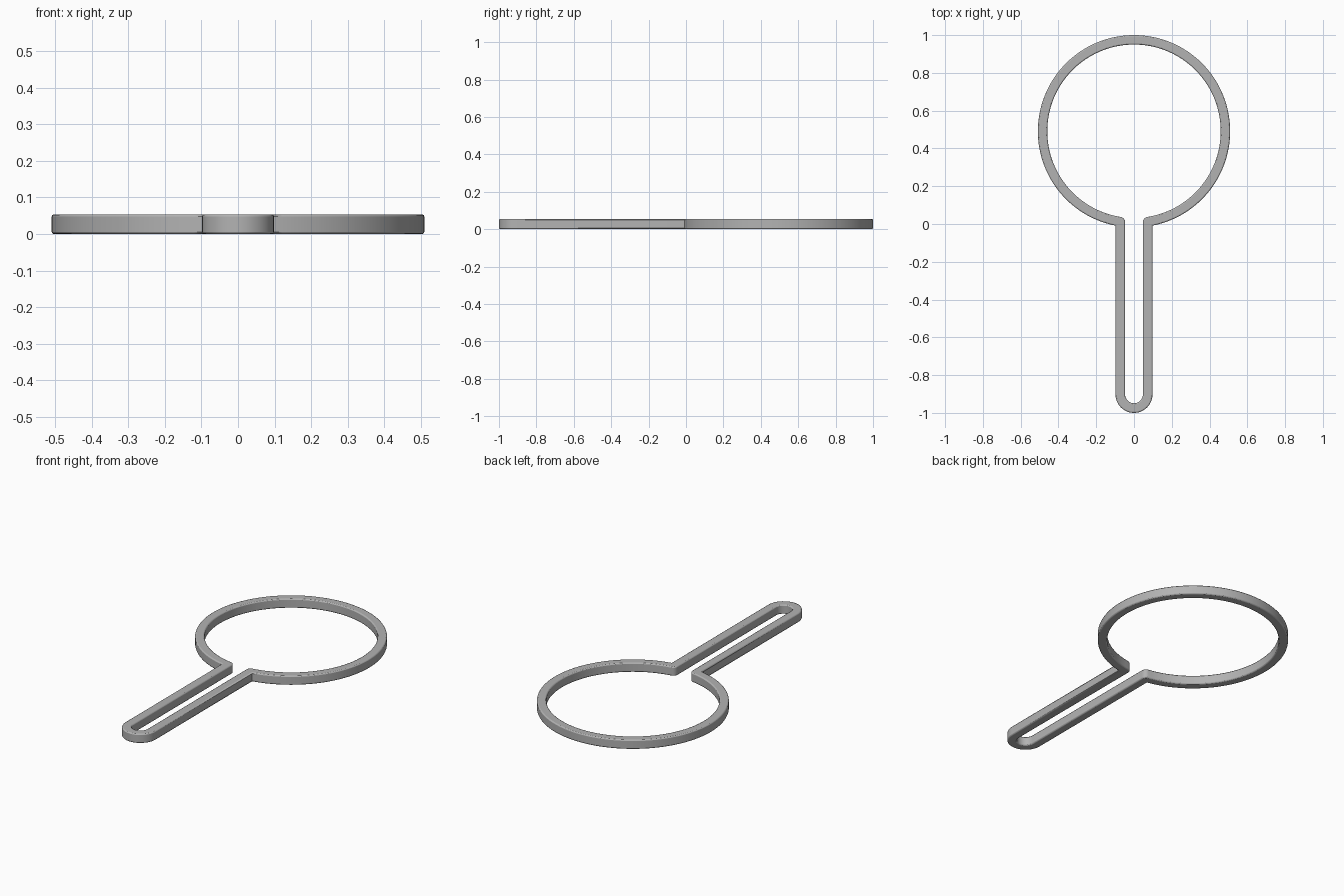
import bpy, bmesh
from math import sin, cos, pi, sqrt, atan2

cube = bpy.data.objects.get("Cube")
if cube:
    bpy.data.objects.remove(cube, do_unlink=True)

R_OUT, R_IN, RING_Y = 0.509, 0.459, 0.491    # hoop
H_OUT, H_IN = 0.098, 0.047                   # handle half widths
END_Y = -1 + H_OUT                           # centre of the rounded handle end
FILLET, HEIGHT = 0.028, 0.054


def arc(cx, cy, r, a0, a1, n):
    return [(cx + r * cos(a0 + (a1 - a0) * i / n),
             cy + r * sin(a0 + (a1 - a0) * i / n)) for i in range(n + 1)]


# Rounded inner corner between hoop and handle
fx = H_IN + FILLET
fy = RING_Y - sqrt((R_IN + FILLET) ** 2 - fx ** 2)
to_hoop = atan2(RING_Y - fy, -fx)
hoop_in_end = to_hoop - pi
hoop_out_end = -atan2(sqrt(R_OUT ** 2 - H_OUT ** 2), H_OUT)

# Half outline: down the inside, round the end, back up the outside
outline = arc(0, RING_Y, R_IN, pi / 2, hoop_in_end, 64)
outline += arc(fx, fy, FILLET, to_hoop, pi, 8)[1:]
outline += arc(0, END_Y, H_IN, 0, -pi / 2, 12)
outline += arc(0, END_Y, H_OUT, -pi / 2, 0, 12)
outline += arc(0, RING_Y, R_OUT, hoop_out_end, pi / 2, 64)

bm = bmesh.new()
face = bm.faces.new([bm.verts.new((x, y, 0)) for x, y in outline])
solid = bmesh.ops.extrude_face_region(bm, geom=[face], use_keep_orig=True)
top = [v for v in solid["geom"] if isinstance(v, bmesh.types.BMVert)]
bmesh.ops.translate(bm, verts=top, vec=(0, 0, HEIGHT))
bmesh.ops.recalc_face_normals(bm, faces=bm.faces)
# Open the seam so the mirrored halves join
seam = [f for f in bm.faces if all(abs(v.co.x) < 1e-5 for v in f.verts)]
bmesh.ops.delete(bm, geom=seam, context="FACES")
mesh = bpy.data.meshes.new("hoop_and_handle")
bm.to_mesh(mesh)
bm.free()

wand = bpy.data.objects.new("hoop_and_handle", mesh)
bpy.context.collection.objects.link(wand)

grey = bpy.data.materials.new("plain grey")
grey.use_nodes = True
colour = (0.45, 0.45, 0.45, 1)
grey.diffuse_color = colour
grey.node_tree.nodes["Principled BSDF"].inputs["Base Color"].default_value = colour
mesh.materials.append(grey)

mirror = wand.modifiers.new("other half", "MIRROR")
mirror.use_clip = True
bevel = wand.modifiers.new("soft rims", "BEVEL")
bevel.width = 0.006
bevel.segments = 2
bevel.limit_method = "ANGLE"
bevel.angle_limit = 1.5
bevel.use_clamp_overlap = False

bpy.ops.object.select_all(action="DESELECT")
wand.select_set(True)
bpy.context.view_layer.objects.active = wand
bpy.ops.object.shade_smooth_by_angle(angle=pi / 5)
